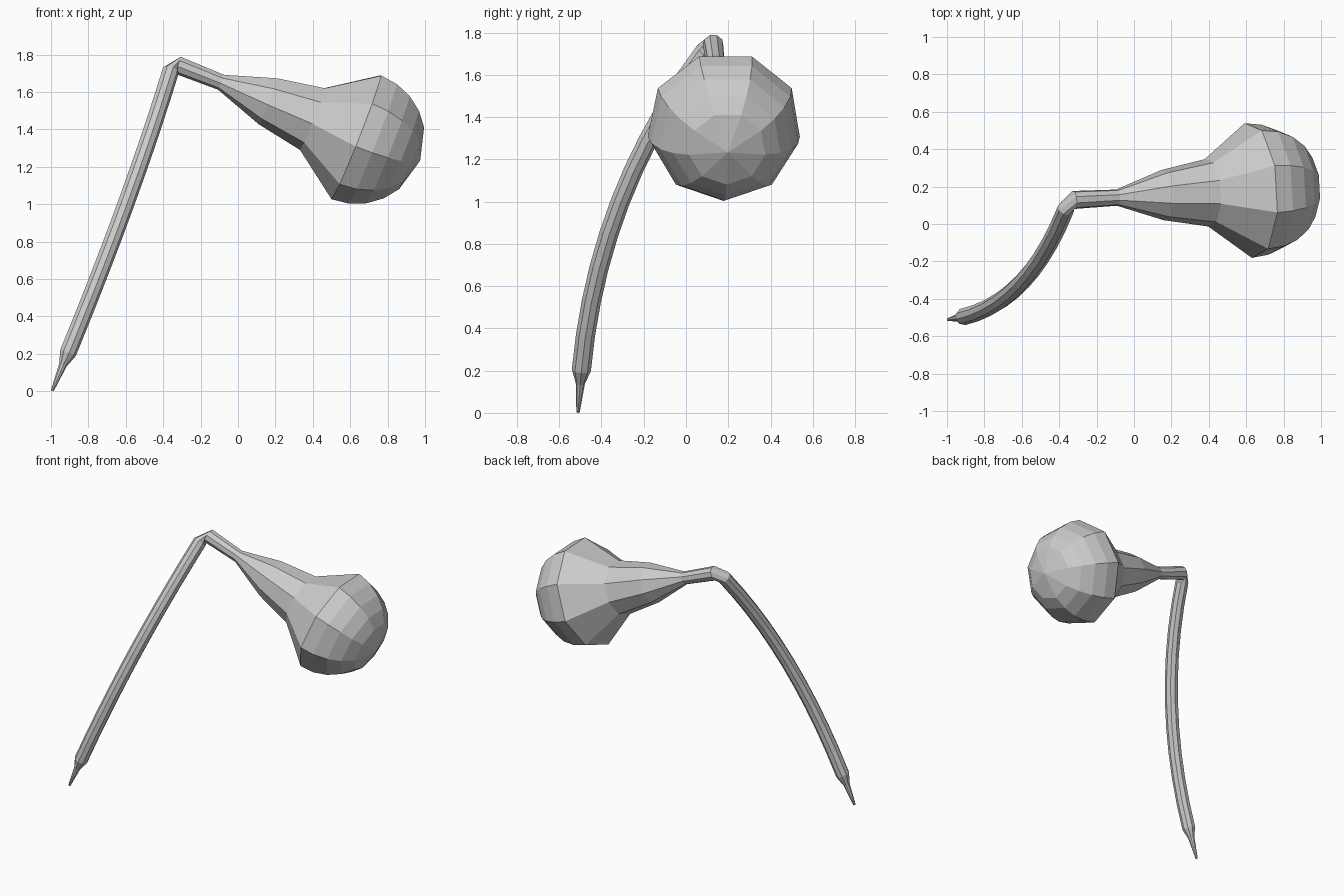
import bpy, bmesh, math
from mathutils import Vector

if "Cube" in bpy.data.objects:
    bpy.data.objects.remove(bpy.data.objects["Cube"])

SIDES = 9


def sweep(name, rings, start_dir):
    """Skin a tube through (centre, tangent, radius) rings, carrying the frame without twist."""
    bm = bmesh.new()
    loops, prev, side = [], None, start_dir
    for centre, tangent, radius in rings:
        tangent = tangent.normalized()
        if prev:
            side = prev.rotation_difference(tangent) @ side
        side = (side - tangent * side.dot(tangent)).normalized()
        other = tangent.cross(side)
        loops.append([bm.verts.new(centre + radius * (math.cos(a) * side + math.sin(a) * other))
                      for a in (2 * math.pi * i / SIDES for i in range(SIDES))])
        prev = tangent
    for a, b in zip(loops, loops[1:]):
        for i in range(SIDES):
            j = (i + 1) % SIDES
            bm.faces.new((a[i], a[j], b[j], b[i]))
    bm.faces.new(loops[-1])
    bmesh.ops.remove_doubles(bm, verts=bm.verts, dist=0.0005)
    bmesh.ops.recalc_face_normals(bm, faces=bm.faces)
    mesh = bpy.data.meshes.new(name)
    bm.to_mesh(mesh)
    bm.free()
    obj = bpy.data.objects.new(name, mesh)
    bpy.context.collection.objects.link(obj)
    return obj


# Bulb: hemisphere dome, then tapering neck, along one tilted axis
centre = Vector((0.634, 0.18, 1.367))
axis = Vector((0.93, 0.05, -0.367)).normalized()
R = 0.366
profile = [(R * math.sin(math.radians(a)), R * math.cos(math.radians(a)))
           for a in (90, 60, 45, 30, 15, 0)]
profile += [(-0.253, 0.183), (-0.51, 0.136), (-0.78, 0.044), (-1.03, 0.049)]
rings = [(centre + axis * s, -axis, r) for s, r in profile]

# Stem: curved tube of constant radius dropping from the neck
p0, p1, p2 = (Vector(p) for p in ((-0.362, 0.085, 1.71),
                                  (-0.565, -0.418, 1.045),
                                  (-0.91, -0.495, 0.205)))
STEPS = 10
for k in range(STEPS + 1):
    t = k / STEPS
    point = p0 * (1 - t) ** 2 + p1 * 2 * t * (1 - t) + p2 * t * t
    tangent = (p1 - p0) * (1 - t) + (p2 - p1) * t
    rings.append((point, tangent, 0.046))

# Pointed tip of the stem
down = Vector((-0.38, -0.06, -0.92))
rings.append((Vector((-0.937, -0.5, 0.14)), down, 0.022))
rings.append((Vector((-0.993, -0.511, 0.003)), down, 0.008))

sweep("bulb_with_stem", rings, Vector((0, 0, -1)))
